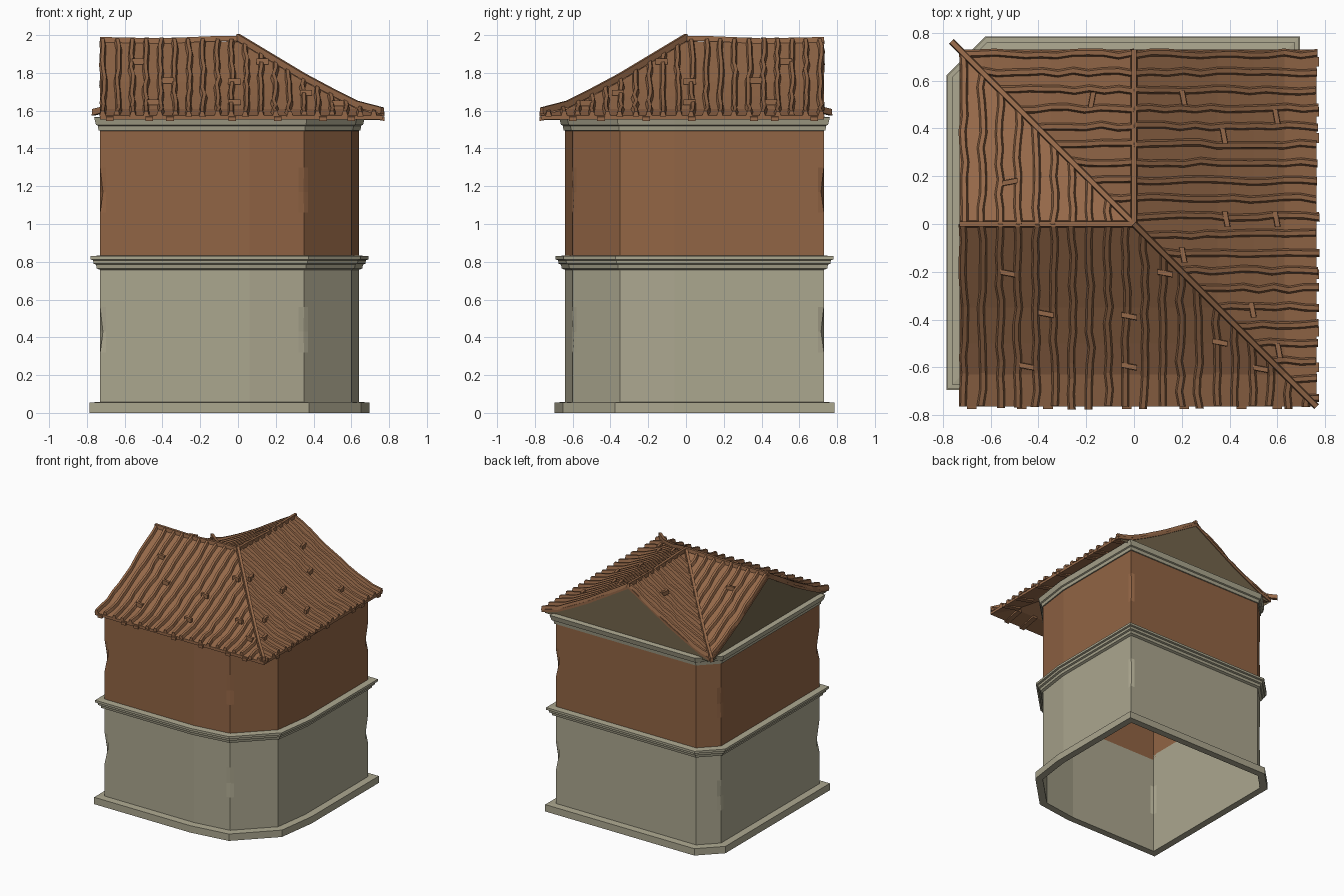
import bpy, bmesh, math, random
from mathutils import Vector

if "Cube" in bpy.data.objects:
    bpy.data.objects.remove(bpy.data.objects["Cube"])

random.seed(4)


def material(name, rgb):
    m = bpy.data.materials.new(name)
    m.diffuse_color = (*rgb, 1)
    m.use_nodes = True
    m.node_tree.nodes["Principled BSDF"].inputs["Base Color"].default_value = m.diffuse_color
    return m


STONE = material("pale stone", (0.41, 0.385, 0.275))
PLASTER = material("brown plaster", (0.285, 0.128, 0.058))
WOOD = material("roof wood", (0.30, 0.140, 0.066))
GABLE = material("gable board", (0.17, 0.128, 0.07))


def build(name, verts, faces, mat, recalc=True):
    bm = bmesh.new()
    vs = [bm.verts.new(v) for v in verts]
    for f in faces:
        bm.faces.new([vs[i] for i in f])
    if recalc:
        bmesh.ops.recalc_face_normals(bm, faces=bm.faces[:])
    me = bpy.data.meshes.new(name)
    bm.to_mesh(me)
    bm.free()
    me.materials.append(mat)
    ob = bpy.data.objects.new(name, me)
    bpy.context.collection.objects.link(ob)
    return ob


# Plan outline, symmetric about the diagonal y = -x
PLAN = [(-.73, -.64), (.06, -.64), (.35, -.60), (.60, -.35),
        (.64, -.06), (.64, .73), (-.60, .73), (-.73, .60)]
CHIPPED = {0, 2, 5, 7}


def offset_plan(off):
    pts, n = [], len(PLAN)
    for i in range(n):
        a, b, c = (Vector(PLAN[(i + k) % n]) for k in (-1, 0, 1))
        d1, d2 = (b - a).normalized(), (c - b).normalized()
        n1, n2 = Vector((d1.y, -d1.x)), Vector((d2.y, -d2.x))
        pts.append(b + (n1 + n2) * off / (1 + n1.dot(n2)))
    return pts


def ring_faces(rows, n, closed):
    return [(r * n + i, r * n + (i + 1) % n,
             (r + 1) % rows * n + (i + 1) % n, (r + 1) % rows * n + i)
            for r in range(rows if closed else rows - 1) for i in range(n)]


def trim(name, profile):
    verts = [(p.x, p.y, z) for o, z in profile for p in offset_plan(o)]
    build(name, verts, ring_faces(len(profile), len(PLAN), True), STONE)


def wall(name, z0, z1, chip_z, mat):
    """Open wall shell whose corners carry a diamond-shaped chip."""
    verts, n = [], len(PLAN)
    for z in (z0, chip_z - .11, chip_z, chip_z + .13, z1):
        for i in range(n):
            p = Vector(PLAN[i])
            if i not in CHIPPED:
                verts.append((*p, z))
                continue
            prev = p + (Vector(PLAN[i - 1]) - p).normalized() * .03
            nxt = p + (Vector(PLAN[(i + 1) % n]) - p).normalized() * .03
            mid = (prev + nxt) / 2 if z == chip_z else p
            verts += [(*prev, z), (*mid, z), (*nxt, z)]
    build(name, verts, ring_faces(5, len(verts) // 5, False), mat, False)


# Walls, plinth and cornices
wall("lower_wall", 0.0, 0.79, 0.43, STONE)
wall("upper_wall", 0.79, 1.53, 1.17, PLASTER)
trim("plinth", [(0, 0), (.055, 0), (.055, .055), (0, .058)])
trim("middle_cornice", [(0, .757), (.018, .765), (.022, .785), (.035, .79),
                        (.037, .808), (.05, .812), (.05, .83), (0, .833)])
trim("top_cornice", [(-.02, 1.49), (.008, 1.495), (.012, 1.52), (.022, 1.525),
                     (.032, 1.565), (-.02, 1.57)])

# Curved roof: height against distance from the ridge
ROOF = [(0, 1.965), (.1, 1.905), (.2, 1.845), (.35, 1.755),
        (.5, 1.675), (.63, 1.61), (.765, 1.575)]
END, EAVE = -.73, .765


def height(d):
    for (d0, z0), (d1, z1) in zip(ROOF, ROOF[1:]):
        if d <= d1:
            break
    return z0 + (z1 - z0) * (d - d0) / (d1 - d0)


def front(u, d, z):
    return Vector((u, -d, z))


def inner(u, d, z):
    return Vector((u, d, z))


def across(fn):
    """Reflect a slope over the building's diagonal."""
    def g(u, d, z):
        p = fn(u, d, z)
        return Vector((-p.y, -p.x, p.z))
    return g


def strip(path, side, w0, w1, h, verts, faces):
    """Trapezoid bar along a path."""
    b = len(verts)
    for p in path:
        for s, dz in ((-w0, 0), (-w1, h), (w1, h), (w0, 0)):
            verts.append(p + side * s + Vector((0, 0, dz)))
    for k in range(len(path) - 1):
        for i in range(4):
            q, j = b + k * 4, (i + 1) % 4
            faces.append((q + i, q + j, q + 4 + j, q + 4 + i))
    e = b + (len(path) - 1) * 4
    faces += [(b, b + 1, b + 2, b + 3), (e + 3, e + 2, e + 1, e)]


def slope(name, fn, is_front):
    # boarded surface
    verts, faces = [], []
    for d, z in ROOF:
        d2 = d if is_front else min(d, .73)
        verts += [fn(END, d2, z), fn(d2 if is_front else -d2, d2, z)]
    for k in range(len(ROOF) - 1):
        quad = [2 * k, 2 * k + 1, 2 * k + 3, 2 * k + 2]
        if not is_front and k == len(ROOF) - 2:
            quad = [2 * k, 2 * k + 1, 2 * k + 2]
        faces.append(quad)
    lower = [Vector(v) - Vector((0, 0, .022)) for v in verts]
    m = len(verts)
    rim = [2 * k for k in range(len(ROOF))] + [2 * k + 1 for k in reversed(range(len(ROOF)))]
    if not is_front:
        rim.remove(m - 1)
    faces += [[i + m for i in reversed(f)] for f in faces]
    faces += [(a, b, b + m, a + m) for a, b in zip(rim, rim[1:] + rim[:1])]
    build(name + "_boards", verts + lower, faces, WOOD)

    # wavy ribs
    verts, faces = [], []
    side = (fn(1, 0, 0) - fn(0, 0, 0))
    u = END + .018
    while u < (.73 if is_front else -.06):
        lo = max(0, u) if is_front else 0
        hi = EAVE + random.uniform(-.005, .012) if is_front else -u
        n = max(2, int((hi - lo) / .07) + 1)
        path = []
        for k in range(n + 1):
            d = lo + (hi - lo) * k / n
            w = random.uniform(-.007, .007)
            path.append(fn(u + w, d, height(d) - .004))
        strip(path, side, .017, .009, .027, verts, faces)
        u += .0755
    # loose cross pieces
    spots = [(-.53, .2), (-.45, .59), (-.37, .37), (-.02, .38), (-.02, .59),
             (.13, .2), (.36, .49), (.53, .6)] if is_front else [(-.52, .17)]
    for cu, cd in spots:
        a, b = fn(cu - .032, cd, height(cd)), fn(cu + .032, cd + .012, height(cd))
        out = fn(0, 1, 0) - fn(0, 0, 0)
        strip([a, b], out, .012, .01, .03, verts, faces)
    build(name + "_ribs", verts, faces, WOOD)


slope("front_roof", front, True)
slope("right_roof", across(front), True)
slope("inner_left_roof", inner, False)
slope("inner_back_roof", across(inner), False)

# Ridge caps, hip and valley poles
verts, faces = [], []
X, Y = Vector((1, 0, 0)), Vector((0, 1, 0))
ridge = [(END, 1.962), (-.4, 1.955), (-.1, 1.968), (.01, 1.968)]
strip([Vector((x, 0, z)) for x, z in ridge], Y, .014, .01, .028, verts, faces)
strip([Vector((0, -x, z)) for x, z in ridge], X, .014, .01, .028, verts, faces)
diag = Vector((1, 1, 0)).normalized()
for s in (1, -1):
    path = [Vector((s * d, -s * d, z + (.008 if s > 0 else 0))) for d, z in ROOF]
    strip(path, diag, .014, .01, .034, verts, faces)
build("ridge_and_hip_poles", verts, faces, WOOD)

# Gable boards closing the two wing ends
line = [(-min(d, .71), z - .012) for d, z in reversed(ROOF)] + \
       [(min(d, .74), z - .012) for d, z in ROOF[1:]]
line = [(line[0][0], 1.55)] + line + [(line[-1][0], 1.55)]
for name, pt in (("back_gable", lambda x, z: (x, .722, z)),
                 ("left_gable", lambda x, z: (-.722, -x, z))):
    build(name, [pt(x, z) for x, z in line], [range(len(line))], GABLE, False)

# Rafter ends under the eaves
verts, faces = [], []
for u in (-.68, -.47, -.36, -.03, .21, .45, .6):
    for fn in (front, across(front)):
        side = fn(1, 0, 0) - fn(0, 0, 0)
        strip([fn(u, .62, 1.575), fn(u, .775, 1.545)], side, .02, .02, .022, verts, faces)
build("rafter_ends", verts, faces, WOOD)
